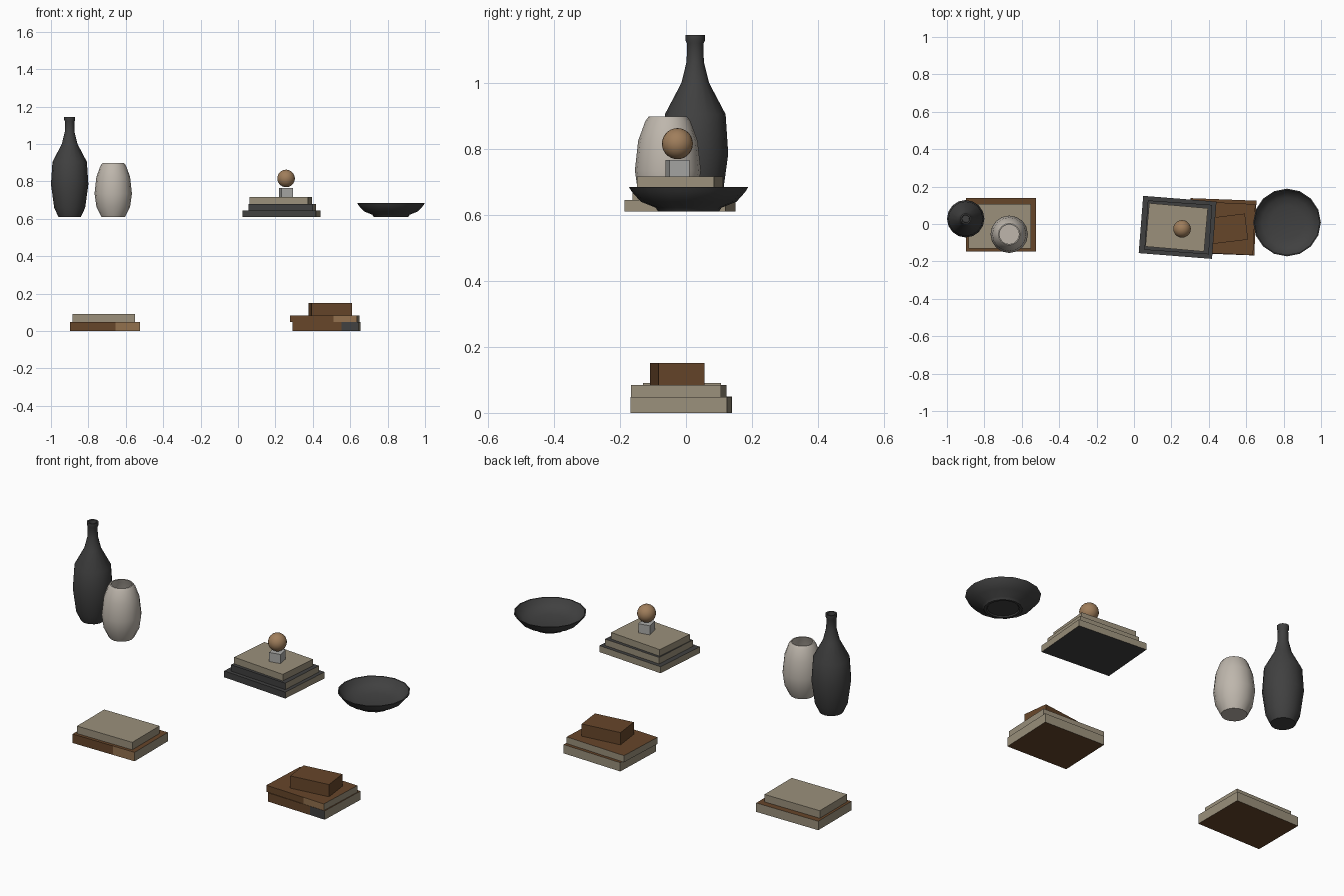
import bpy, bmesh, math
from mathutils import Matrix, Vector

if "Cube" in bpy.data.objects:
    bpy.data.objects.remove(bpy.data.objects["Cube"])


def mat(name, rgb):
    m = bpy.data.materials.new(name)
    m.diffuse_color = (*[c ** 2.2 for c in rgb], 1)
    m.use_nodes = True
    m.node_tree.nodes["Principled BSDF"].inputs["Base Color"].default_value = m.diffuse_color
    return m


CHARCOAL = mat("charcoal", (0.26, 0.26, 0.26))
BROWN = mat("brown_leather", (0.40, 0.28, 0.18))
TAN = mat("light_brown", (0.57, 0.44, 0.31))
CREAM = mat("page_cream", (0.60, 0.56, 0.48))
STONE = mat("pale_ceramic", (0.74, 0.71, 0.67))
GREY = mat("light_grey", (0.66, 0.66, 0.65))
WOOD = mat("ball_wood", (0.62, 0.49, 0.36))


def finish(name, bm, mats, loc, rot=0, smooth=None):
    me = bpy.data.meshes.new(name)
    bm.to_mesh(me)
    bm.free()
    for m in mats:
        me.materials.append(m)
    if smooth:
        me.shade_smooth()
        me.set_sharp_from_angle(angle=math.radians(smooth))
    ob = bpy.data.objects.new(name, me)
    ob.location = loc
    ob.rotation_euler.z = math.radians(rot)
    bpy.context.collection.objects.link(ob)
    return ob


def lathe(name, profile, x, y, z, m, sides=16):
    """Revolve a closed (radius, height) profile about its own axis."""
    bm = bmesh.new()
    vs = [bm.verts.new((r, 0, h)) for r, h in profile]
    es = [bm.edges.new(p) for p in zip(vs, vs[1:])]
    bmesh.ops.spin(bm, geom=vs + es, cent=(0, 0, 0), axis=(0, 0, 1),
                   angle=2 * math.pi, steps=sides, use_duplicate=False)
    bmesh.ops.remove_doubles(bm, verts=bm.verts[:], dist=1e-5)
    bmesh.ops.recalc_face_normals(bm, faces=bm.faces[:])
    return finish(name, bm, [m], (x, y, z), 0, 35)


def box(name, x, y, z0, z1, w, d, rot, cover, pages=None, label=None, split=0):
    """Block; a book has cover on top, bottom and front spine, pages elsewhere.
    The spine is coloured with label beyond local x = split."""
    bm = bmesh.new()
    bmesh.ops.create_cube(bm, size=1, matrix=Matrix.Diagonal((w, d, z1 - z0, 1)))
    if label:
        bmesh.ops.bisect_plane(bm, geom=bm.verts[:] + bm.edges[:] + bm.faces[:],
                               plane_co=(split, 0, 0), plane_no=(1, 0, 0))
    bm.normal_update()
    for f in bm.faces:
        if label and f.normal.y < -0.5 and f.calc_center_median().x > split:
            f.material_index = 2
        elif f.normal.y > 0.5 or abs(f.normal.x) > 0.5:
            f.material_index = 1
    return finish(name, bm, [cover, pages or cover, label or cover],
                  (x, y, (z0 + z1) / 2), rot)


# Upper level: tall bottle, vase and bowl
S = 0.61
lathe("tall_bottle", [(0, 0), (0.06, 0), (0.083, 0.05), (0.1, 0.175), (0.092, 0.295),
                      (0.042, 0.39), (0.026, 0.455), (0.025, 0.51), (0.029, 0.518),
                      (0.029, 0.535), (0.021, 0.535), (0.019, 0.45), (0, 0.45)],
      -0.9, 0.028, S, CHARCOAL)
lathe("round_vase", [(0, 0), (0.063, 0), (0.09, 0.055), (0.1, 0.125), (0.09, 0.215),
                     (0.068, 0.275), (0.058, 0.288), (0.052, 0.288), (0.058, 0.27),
                     (0.08, 0.21), (0.09, 0.125), (0.08, 0.055), (0.055, 0.015), (0, 0.015)],
      -0.667, -0.055, S, STONE)
lathe("shallow_bowl", [(0, 0.006), (0.075, 0.006), (0.08, 0), (0.092, 0), (0.1, 0.012),
                       (0.145, 0.03), (0.172, 0.06), (0.181, 0.075), (0.175, 0.075),
                       (0.162, 0.052), (0.135, 0.032), (0.09, 0.02), (0, 0.018)],
      0.818, 0.008, S, CHARCOAL)

# Upper level: stack of books with block and ball
box("upper_book_bottom", 0.233, -0.018, S, 0.645, 0.393, 0.307, -4.5, CHARCOAL, CREAM)
box("upper_book_middle", 0.237, -0.018, 0.645, 0.68, 0.345, 0.265, -4, CHARCOAL, CREAM)
box("upper_book_top", 0.228, -0.018, 0.68, 0.716, 0.315, 0.233, -5, CREAM)
box("small_block", 0.257, -0.026, 0.716, 0.766, 0.0625, 0.0625, 11, GREY)
bm = bmesh.new()
bmesh.ops.create_uvsphere(bm, u_segments=20, v_segments=14, radius=0.047)
finish("wooden_ball", bm, [WOOD], (0.257, -0.026, 0.816), 0, 60)

# Lower level: left stack
box("left_book_bottom", -0.711, -0.004, 0, 0.049, 0.376, 0.287, 0, BROWN, CREAM, TAN, 0.056)
box("left_book_top", -0.717, -0.012, 0.049, 0.09, 0.335, 0.236, 0, CREAM)

# Lower level: right stack
box("right_book_bottom", 0.4725, -0.015, 0, 0.048, 0.353, 0.293, -2.2, BROWN, CREAM, CHARCOAL, 0.086)
box("right_book_middle", 0.463, -0.022, 0.048, 0.084, 0.36, 0.273, -2.7, BROWN, CREAM, TAN, 0.053)
box("right_book_top", 0.493, -0.027, 0.084, 0.151, 0.218, 0.14, 7, BROWN)
